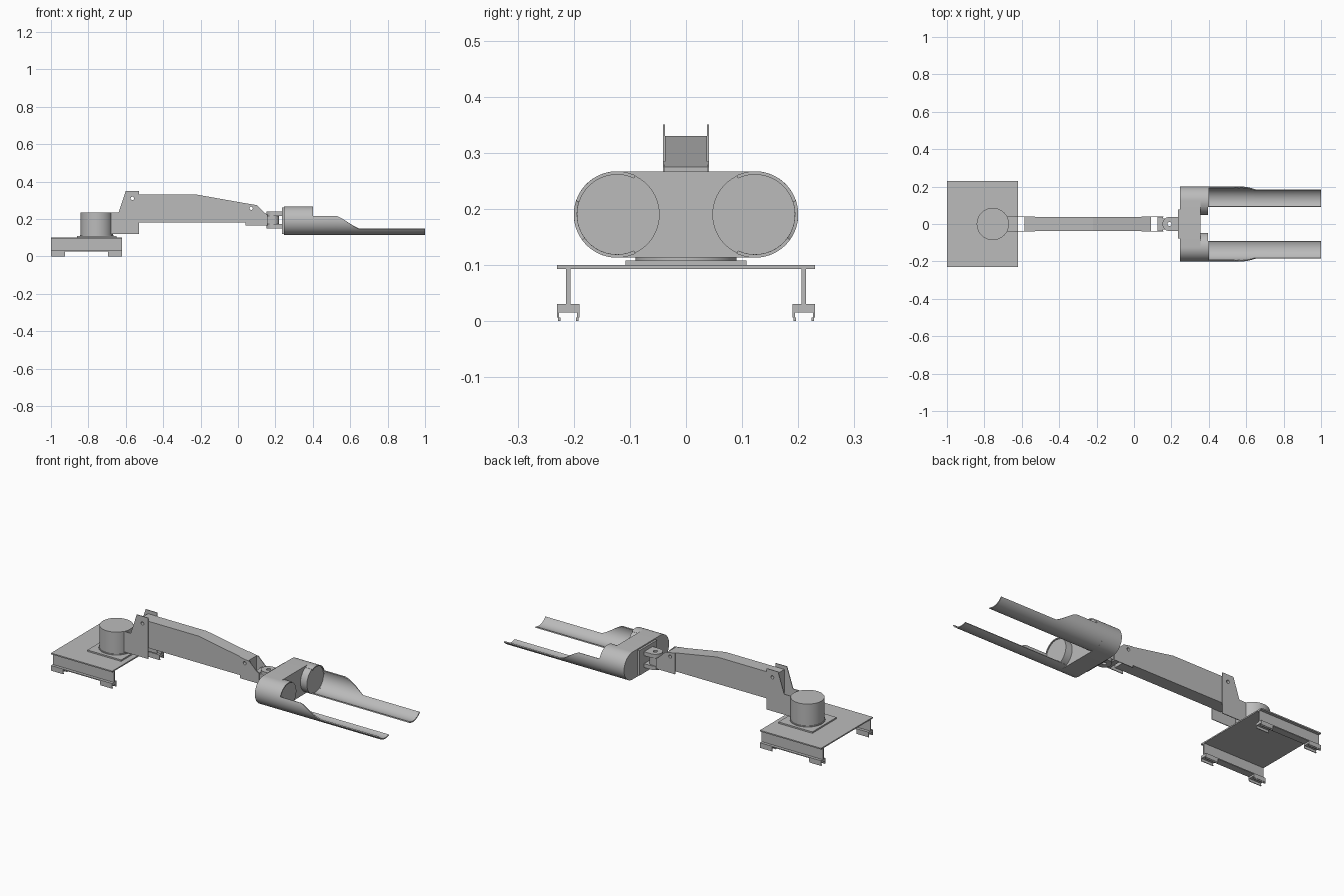
import bpy, bmesh, math
from mathutils import Vector

if "Cube" in bpy.data.objects:
    bpy.data.objects.remove(bpy.data.objects["Cube"], do_unlink=True)

grey = bpy.data.materials.new("light grey metal")
grey.use_nodes = True
COLOUR = (0.5, 0.5, 0.5, 1)
grey.diffuse_color = COLOUR
grey.node_tree.nodes["Principled BSDF"].inputs["Base Color"].default_value = COLOUR


def finish(name, bm, smooth=False):
    bmesh.ops.recalc_face_normals(bm, faces=bm.faces)
    mesh = bpy.data.meshes.new(name)
    bm.to_mesh(mesh)
    bm.free()
    mesh.materials.append(grey)
    obj = bpy.data.objects.new(name, mesh)
    bpy.context.collection.objects.link(obj)
    if smooth:
        bpy.ops.object.select_all(action='DESELECT')
        obj.select_set(True)
        bpy.context.view_layer.objects.active = obj
        bpy.ops.object.shade_smooth_by_angle(angle=math.radians(35))
    return obj


def prism(name, points, axis, lo, hi, smooth=False):
    """Extrude a closed profile along an axis; the points use the other two axes in order."""
    bm = bmesh.new()
    verts = []
    for p in points:
        co = list(p)
        co.insert("xyz".index(axis), lo)
        verts.append(bm.verts.new(co))
    face = bm.faces.new(verts)
    move = Vector([hi - lo if a == axis else 0 for a in "xyz"])
    new = bmesh.ops.extrude_face_region(bm, geom=[face])["geom"]
    bmesh.ops.translate(bm, vec=move, verts=[v for v in new if isinstance(v, bmesh.types.BMVert)])
    return finish(name, bm, smooth)


def box(name, x, y, z):
    return prism(name, [(x[0], y[0]), (x[1], y[0]), (x[1], y[1]), (x[0], y[1])], "z", *z)


def arc(cx, cy, r, start, end, n):
    return [(cx + r * math.cos(start + (end - start) * i / n),
             cy + r * math.sin(start + (end - start) * i / n)) for i in range(n + 1)]


def disc(cx, cy, r, n=64):
    return arc(cx, cy, r, 0, math.tau, n)[:-1]


def drill(obj, cutter):
    mod = obj.modifiers.new("hole", 'BOOLEAN')
    mod.operation = 'DIFFERENCE'
    mod.solver = 'EXACT'
    mod.object = cutter


# Base plate on two I-beams with clamp feet
box("base_plate", (-1, -0.62), (-0.23, 0.23), (0.093, 0.1))
for side, s in (("left", 1), ("right", -1)):
    y = 0.21 * s
    box(side + "_beam_web", (-1, -0.62), (y - 0.004, y + 0.004), (0.03, 0.093))
    box(side + "_beam_flange", (-1, -0.62), (y - 0.02, y + 0.02), (0.025, 0.03))
    half = [(0.02, 0.027), (0.02, 0.006), (0.018, 0.006), (0.018, 0),
            (0.014, 0), (0.014, 0.006), (0.016, 0.006), (0.016, 0.015)]
    clamp = [(y + a, z) for a, z in half] + [(y - a, z) for a, z in reversed(half)]
    for end, x in (("rear", -1), ("front", -0.695)):
        prism(f"{side}_{end}_clamp", clamp, "x", x, x + 0.075)

# Turntable
AXIS = -0.755
box("turntable_plate", (-0.86, -0.65), (-0.108, 0.108), (0.1, 0.108))
prism("turntable_ring", disc(AXIS, 0, 0.09), "z", 0.108, 0.113, True)
prism("turntable_drum", disc(AXIS, 0, 0.086), "z", 0.113, 0.235, True)

# Pivot holes
rear_hole = prism("rear_hole_cutter", disc(-0.565, 0.31, 0.009, 24), "y", -0.1, 0.1)
front_hole = prism("front_hole_cutter", disc(0.07, 0.257, 0.009, 24), "y", -0.1, 0.1)
for cutter in (rear_hole, front_hole):
    cutter.hide_render = True
    cutter.hide_set(True)

# Shoulder and elbow side plates
shoulder = [(-0.685, 0.12), (-0.53, 0.12), (-0.53, 0.35), (-0.6, 0.35),
            (-0.638, 0.235), (-0.685, 0.235)]
elbow = [(0.04, 0.165), (0.158, 0.165), (0.158, 0.222), (0.14, 0.235), (0.1, 0.274), (0.04, 0.284)]
for side, y in (("left", 0.037), ("right", -0.041)):
    drill(prism(side + "_shoulder_plate", shoulder, "y", y, y + 0.004), rear_hole)
    drill(prism(side + "_elbow_plate", elbow, "y", y, y + 0.004), front_hole)

# Main boom
boom = prism("boom", [(-0.585, 0.18), (0.09, 0.18), (0.09, 0.275), (-0.22, 0.33), (-0.585, 0.33)],
             "y", -0.037, 0.037)
drill(boom, rear_hole)
drill(boom, front_hole)

# Wrist joint
box("wrist_block", (0.125, 0.155), (-0.037, 0.037), (0.165, 0.222))
prism("wrist_tongue", [(0.15, -0.03)] + arc(0.19, 0, 0.03, -math.pi / 2, math.pi / 2, 16)
      + [(0.15, 0.03)], "z", 0.172, 0.217, True)
fork = [(0.238, 0.038)] + arc(0.19, 0, 0.038, math.pi / 2, 1.5 * math.pi, 24) + [(0.238, -0.038)]
wrist_hole = prism("wrist_hole_cutter", disc(0.19, 0, 0.011, 24), "z", 0.1, 0.3)
wrist_hole.hide_render = True
wrist_hole.hide_set(True)
for level, z in (("lower", 0.15), ("upper", 0.217)):
    drill(prism(level + "_wrist_fork", fork, "z", z, z + 0.022, True), wrist_hole)
drill(bpy.data.objects["wrist_tongue"], wrist_hole)
box("wrist_flange", (0.234, 0.246), (-0.078, 0.078), (0.12, 0.26))

# Gripper body with rounded sides
CY, CZ, R = 0.123, 0.19, 0.077
prism("gripper_body", arc(CY, CZ, R, -math.pi / 2, math.pi / 2, 32)
      + arc(-CY, CZ, R, math.pi / 2, 1.5 * math.pi, 32), "x", 0.245, 0.355, True)


def rim_height(x):
    """Height of a finger's outer edge along its length."""
    t = min(max((x - 0.53) / 0.12, 0), 1)
    return 0.215 - 0.07 * (0.6 * t + 0.4 * t * t * (3 - 2 * t))


def shell(name, s, stations, n=28):
    """Curved sheet wrapped around the roller axis; stations are (x, end angle)."""
    bm = bmesh.new()
    start = -0.443
    rows = []
    for x, end in stations:
        outer, inner = [], []
        for i in range(n + 1):
            a = start + (end - start) * i / n
            for r, row in ((R, outer), (R - 0.006, inner)):
                row.append(bm.verts.new((x, s * (CY + r * math.sin(a)), CZ - r * math.cos(a))))
        rows.append(outer + inner[::-1])
    count = len(rows[0])
    for a, b in zip(rows, rows[1:]):
        for i in range(count):
            j = (i + 1) % count
            bm.faces.new((a[i], a[j], b[j], b[i]))
    for row in (rows[0], rows[-1]):
        for i in range(n):
            bm.faces.new((row[i], row[i + 1], row[count - 2 - i], row[count - 1 - i]))
    return finish(name, bm, True)


# Rollers, their covers and the long scoop fingers
xs = [0.4] + [0.53 + 0.01 * i for i in range(13)] + [1.0]
for side, s in (("left", 1), ("right", -1)):
    prism(side + "_roller", disc(s * CY, CZ, R - 0.001), "x", 0.35, 0.395, True)
    shell(side + "_roller_cover", s, [(0.355, math.pi + 0.443), (0.4, math.pi + 0.443)])
    shell(side + "_finger", s, [(x, math.acos((CZ - rim_height(x)) / R)) for x in xs])
